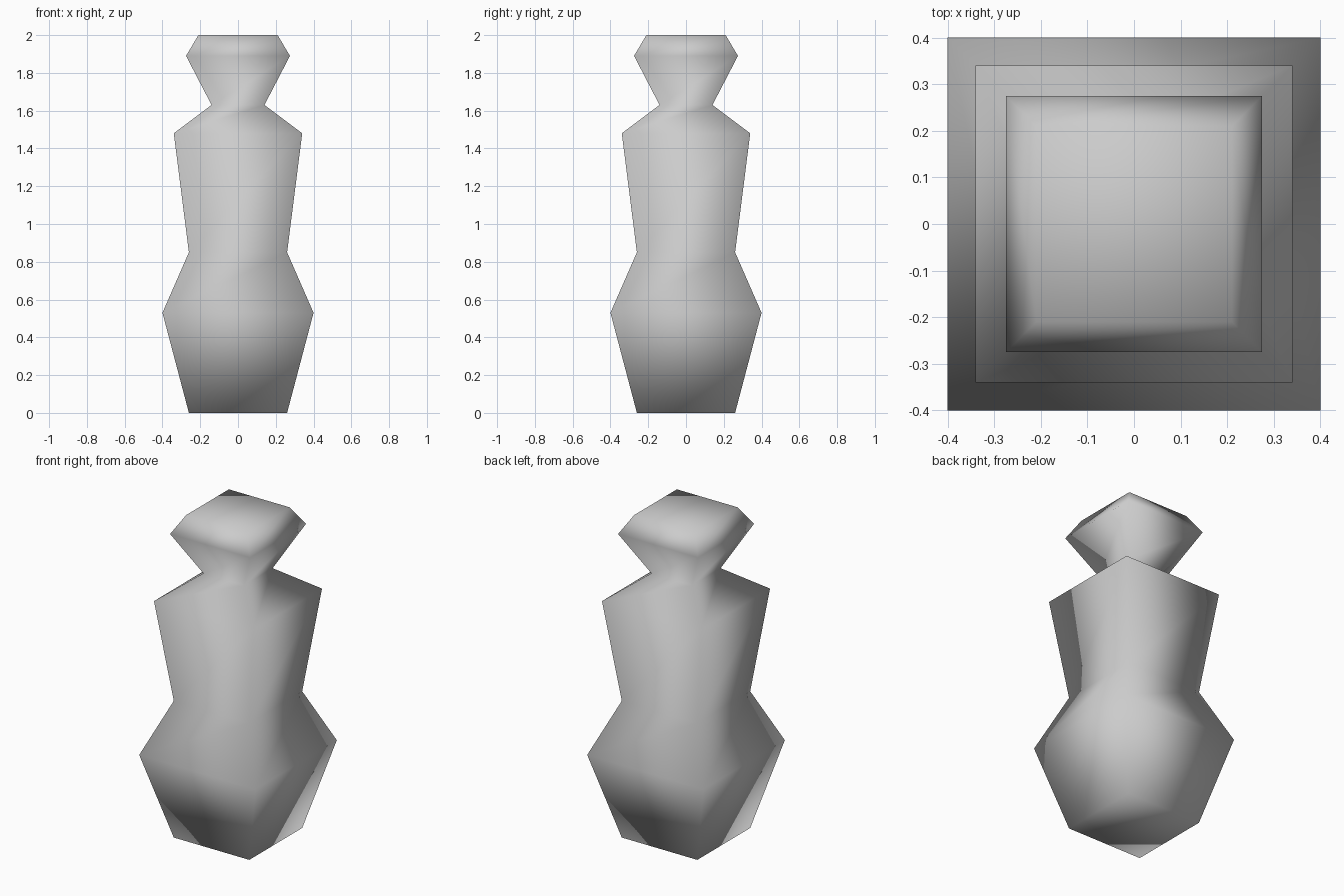
import bpy
import bmesh

# Remove the default cube
cube = bpy.data.objects.get("Cube")
if cube:
    bpy.data.objects.remove(cube, do_unlink=True)

# Single plain grey
grey = bpy.data.materials.new("plain_grey")
grey.use_nodes = True
colour = (0.6, 0.6, 0.6, 1)
grey.diffuse_color = colour
grey.node_tree.nodes["Principled BSDF"].inputs["Base Color"].default_value = colour

# Square cross-sections from foot to head: (half width, height)
profile = [
    (0.26, 0.0),    # foot
    (0.40, 0.53),   # hips
    (0.26, 0.85),   # waist
    (0.34, 1.48),   # shoulders
    (0.14, 1.63),   # neck
    (0.275, 1.89),  # brow
    (0.21, 2.0),    # crown
]
corners = [(-1, -1), (1, -1), (1, 1), (-1, 1)]

# Bridge the sections into one closed body
bm = bmesh.new()
rings = [[bm.verts.new((cx * r, cy * r, z)) for cx, cy in corners]
         for r, z in profile]
for low, high in zip(rings, rings[1:]):
    for i in range(4):
        j = (i + 1) % 4
        bm.faces.new((low[i], low[j], high[j], high[i]))
bm.faces.new(reversed(rings[0]))
bm.faces.new(rings[-1])
bmesh.ops.recalc_face_normals(bm, faces=bm.faces)

# Smooth shading over the whole surface
for face in bm.faces:
    face.smooth = True

mesh = bpy.data.meshes.new("figure_body")
bm.to_mesh(mesh)
bm.free()
mesh.materials.append(grey)
body = bpy.data.objects.new("figure_body", mesh)
bpy.context.collection.objects.link(body)
